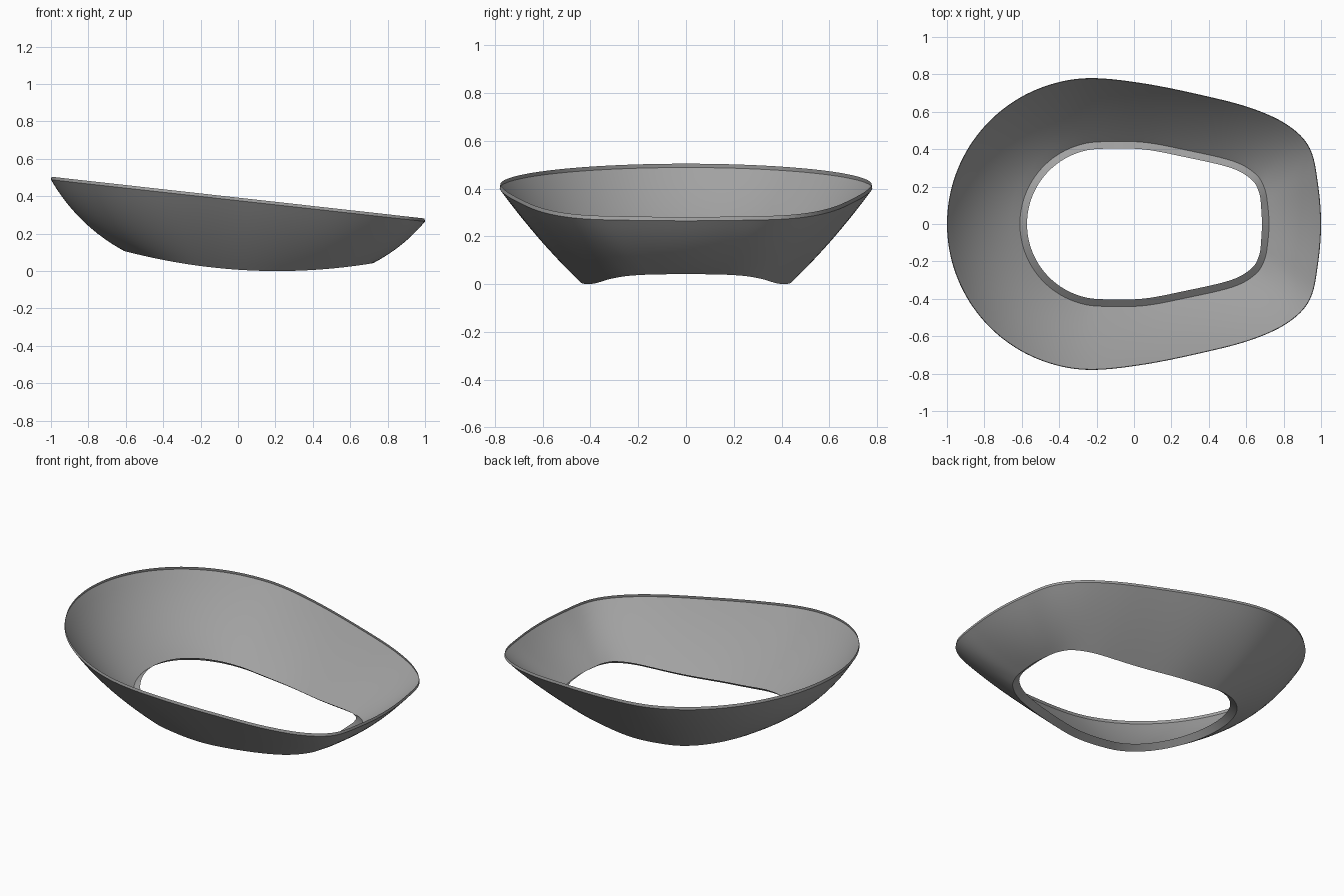
import bpy, bmesh, math
from mathutils import Vector

if "Cube" in bpy.data.objects:
    bpy.data.objects.remove(bpy.data.objects["Cube"])

STEPS = 6   # spline subdivisions between control points
ROWS = 10   # rows down the wall


def half_outline(cx, r, tail):
    """Round left end followed by the tapered right end, for y >= 0."""
    arc = [(cx - r * math.cos(math.radians(a)), r * math.sin(math.radians(a)))
           for a in range(0, 91, 15)]
    return [Vector(p) for p in arc + tail]


def closed_spline(half):
    """Mirror a half outline across y = 0 and smooth it (Catmull-Rom)."""
    pts = half + [Vector((p.x, -p.y)) for p in reversed(half[1:-1])]
    n, out = len(pts), []
    for i in range(n):
        a, b, c, d = (pts[(i + k) % n] for k in (-1, 0, 1, 2))
        for s in range(STEPS):
            t = s / STEPS
            out.append(0.5 * (2 * b + (c - a) * t + (2 * a - 5 * b + 4 * c - d) * t * t
                              + (3 * b - a - 3 * c + d) * t ** 3))
    return out


# Outlines of the upper rim and of the opening underneath
rim = closed_spline(half_outline(-0.22, 0.78, [
    (0.05, 0.752), (0.35, 0.692), (0.62, 0.622), (0.82, 0.53),
    (0.94, 0.405), (0.984, 0.21), (1.0, 0)]))
hole = closed_spline(half_outline(-0.17, 0.44, [
    (0.05, 0.437), (0.28, 0.395), (0.53, 0.336), (0.65, 0.268),
    (0.698, 0.19), (0.715, 0.1), (0.722, 0)]))


def inset(p, out, d, up):
    return Vector((p.x - out.x * d, p.y - out.y * d, p.z + up))


# One profile per outline point: thin rim lip, bulging wall, lower lip
bm = bmesh.new()
columns = []
for a, b in zip(rim, hole):
    top = Vector((a.x, a.y, 0.488 - 0.1115 * (a.x + 1)))
    bot = Vector((b.x, b.y, 0.16 * (b.x - 0.21) ** 2))
    out = Vector((a.x - b.x, a.y - b.y, 0)).normalized()
    bulge = 0.012 + 0.026 * max(0, -out.x) ** 2 + 0.006 * max(0, out.x) ** 2
    push = (out - Vector((0, 0, 1))).normalized()
    col = [inset(top, out, 0.003, 0.016)]
    for r in range(ROWS + 1):
        t = r / ROWS
        col.append(top.lerp(bot, t) + push * bulge * 4 * t * (1 - t))
    col.append(inset(bot, out, 0.038, 0.028))
    columns.append([bm.verts.new(p) for p in col])

for i, col in enumerate(columns):
    nxt = columns[(i + 1) % len(columns)]
    for r in range(len(col) - 1):
        # the outline runs clockwise, so this order faces outward
        bm.faces.new((col[r], nxt[r], nxt[r + 1], col[r + 1]))

mesh = bpy.data.meshes.new("bowl_shell")
bm.to_mesh(mesh)
bm.free()

# Dark grey shell
grey = bpy.data.materials.new("dark_grey")
grey.diffuse_color = (0.36, 0.36, 0.36, 1)
grey.use_nodes = True
grey.node_tree.nodes["Principled BSDF"].inputs["Base Color"].default_value = grey.diffuse_color
mesh.materials.append(grey)

shell = bpy.data.objects.new("bowl_shell", mesh)
bpy.context.collection.objects.link(shell)
bpy.context.view_layer.objects.active = shell
shell.select_set(True)
bpy.ops.object.shade_smooth_by_angle(angle=math.radians(30))
